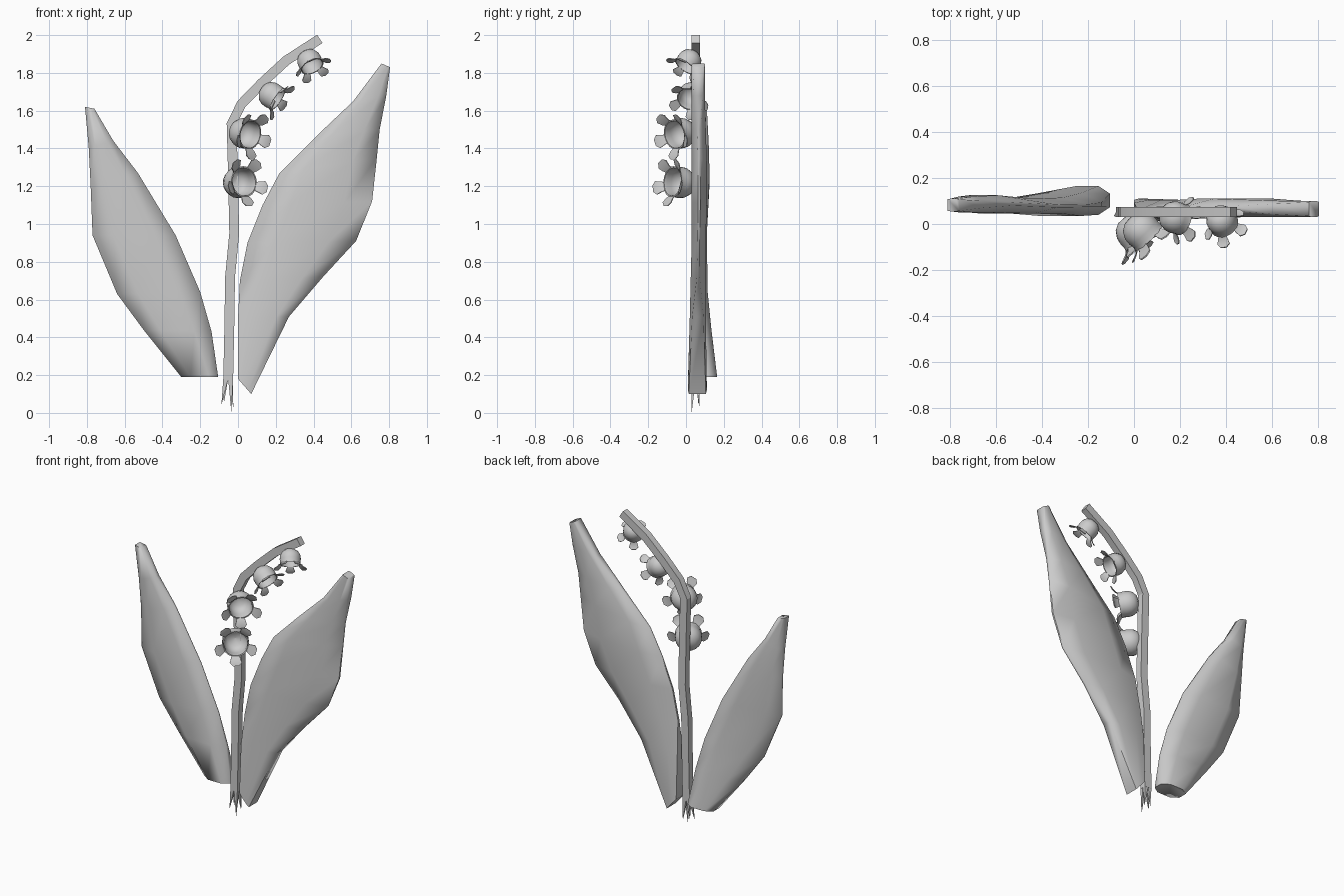
import bpy, math
from mathutils import Vector, Matrix

if "Cube" in bpy.data.objects:
    bpy.data.objects.remove(bpy.data.objects["Cube"])


def make(name, verts, faces, angle=35):
    me = bpy.data.meshes.new(name)
    me.from_pydata([tuple(v) for v in verts], [], faces)
    ob = bpy.data.objects.new(name, me)
    bpy.context.collection.objects.link(ob)
    bpy.ops.object.select_all(action='DESELECT')
    ob.select_set(True)
    bpy.context.view_layer.objects.active = ob
    bpy.ops.object.mode_set(mode='EDIT')
    bpy.ops.mesh.select_all(action='SELECT')
    bpy.ops.mesh.normals_make_consistent(inside=False)
    bpy.ops.object.mode_set(mode='OBJECT')
    bpy.ops.object.shade_smooth_by_angle(angle=math.radians(angle))
    return ob


def loft(name, rings, angle=35, caps=True):
    n = len(rings[0])
    verts = [v for r in rings for v in r]
    faces = [(i*n+j, i*n+(j+1) % n, (i+1)*n+(j+1) % n, (i+1)*n+j)
             for i in range(len(rings)-1) for j in range(n)]
    if caps:
        faces += [tuple(range(n)), tuple(range(len(verts)-n, len(verts)))]
    return make(name, verts, faces, angle)


# Leaves: each row is left x, left z, right x, right z, front y, back y, edge thickness
def leaf(name, rows):
    rings = []
    for xl, zl, xr, zr, yf, yb, t in rows:
        c = (yf + yb) / 2

        def p(u, y):
            return Vector((xl+(xr-xl)*u, y, zl+(zr-zl)*u))
        rings.append([p(0, c-t/2), p(.25, yf), p(.75, yf), p(1, c-t/2),
                      p(1, c+t/2), p(.75, yb), p(.25, yb), p(0, c+t/2)])
    loft(name, rings, 75)


leaf("right_leaf", [
    (.00, .18, .07, .10, .01, .11, .09),
    (.00, .50, .27, .51, .02, .105, .06),
    (.01, .70, .45, .72, .025, .105, .015),
    (.05, .90, .625, .91, .03, .105, .012),
    (.13, 1.10, .71, 1.12, .03, .11, .012),
    (.22, 1.27, .735, 1.35, .03, .11, .012),
    (.42, 1.47, .75, 1.50, .03, .105, .02),
    (.61, 1.65, .785, 1.68, .03, .10, .045),
    (.76, 1.85, .805, 1.83, .03, .10, .06)])
leaf("left_leaf", [
    (-.30, .19, -.105, .19, .04, .165, .06),
    (-.50, .44, -.14, .43, .035, .135, .02),
    (-.64, .63, -.20, .64, .045, .115, .012),
    (-.77, .94, -.33, .94, .045, .11, .012),
    (-.78, 1.20, -.53, 1.27, .05, .125, .015),
    (-.79, 1.40, -.66, 1.44, .05, .12, .03),
    (-.81, 1.62, -.76, 1.61, .055, .11, .05)])

# Stem: square section swept along a bending path
path = [Vector((x, .052, z)) for x, z in [
    (-.052, .17), (-.046, .45), (-.042, .72), (-.02, .95), (-.026, 1.25),
    (-.034, 1.53), (.018, 1.635), (.125, 1.745), (.255, 1.865), (.433, 1.98)]]
W, D = .026, .022
rings = []
for i, p in enumerate(path):
    t = (path[min(i+1, len(path)-1)] - path[max(i-1, 0)]).normalized()
    s = Vector((t.z, 0, -t.x)) * W
    d = Vector((0, D, 0))
    rings.append([p-s-d, p+s-d, p+s+d, p-s+d])
loft("stem", rings, 20)

# Root spikes at the foot of the stem
for k, (sx, sy, tip) in enumerate([(-1, -1, (-.088, .035, .04)), (1, -1, (-.035, .03, .0)),
                                   (1, 1, (-.025, .07, .03)), (-1, 1, (-.075, .065, .05))]):
    c = path[0] + Vector((sx*W/2, sy*D/2, .01))
    base = [c + Vector((a*W/2, b*D/2, 0)) for a, b in [(-1, -1), (1, -1), (1, 1), (-1, 1)]]
    make("root_%d" % k, base + [Vector(tip)],
         [(0, 1, 2, 3)] + [(j, (j+1) % 4, 4) for j in range(4)], 10)

# Bell flowers: hollow cup profile (radius, axial) and flaring petals
CUP = [(.001, -.08), (.04, -.074), (.066, -.055), (.081, -.025), (.083, .005),
       (.080, .028), (.083, .045), (.075, .045), (.072, .028), (.074, .0),
       (.068, -.03), (.050, -.055), (.001, -.066)]
# radius, axial, half width
PETAL = [(.074, .038, .022), (.088, .056, .029), (.112, .071, .037), (.131, .077, .018)]


def flower(i, loc, axis, scale):
    z = Vector(axis).normalized()
    y = (Vector((0, 0, 1)) - z*z.z).normalized()
    m = Matrix((y.cross(z), y, z)).transposed()
    place = lambda v: Vector(loc) + m @ Vector(v) * scale
    N = 20
    loft("bell_%d" % i, [[place((r*math.cos(a*math.tau/N), r*math.sin(a*math.tau/N), h))
                          for a in range(N)] for r, h in CUP], 50)
    verts, faces = [], []
    for k in range(5):
        rot = Matrix.Rotation(-math.pi/2 + k*math.tau/5, 3, 'Z')
        b = len(verts)
        for r, h, w in PETAL:
            for sx, dz in [(-w, -.003), (w, -.003), (w, .003), (-w, .003)]:
                verts.append(place(rot @ Vector((r, sx, h+dz))))
        for s in range(len(PETAL)-1):
            faces += [(b+s*4+j, b+s*4+(j+1) % 4, b+s*4+4+(j+1) % 4, b+s*4+4+j) for j in range(4)]
        e = b + 4*(len(PETAL)-1)
        faces += [(b, b+1, b+2, b+3), (e, e+1, e+2, e+3)]
    make("petals_%d" % i, verts, faces, 30)


flower(1, (.006, -.035, 1.22), (.57, -.78, .08), 1.0)
flower(2, (.035, -.03, 1.48), (.66, -.68, -.15), .97)
flower(3, (.18, .028, 1.68), (.6, -.2, -.4), .84)
flower(4, (.38, .015, 1.86), (.28, -.4, -.55), .78)
